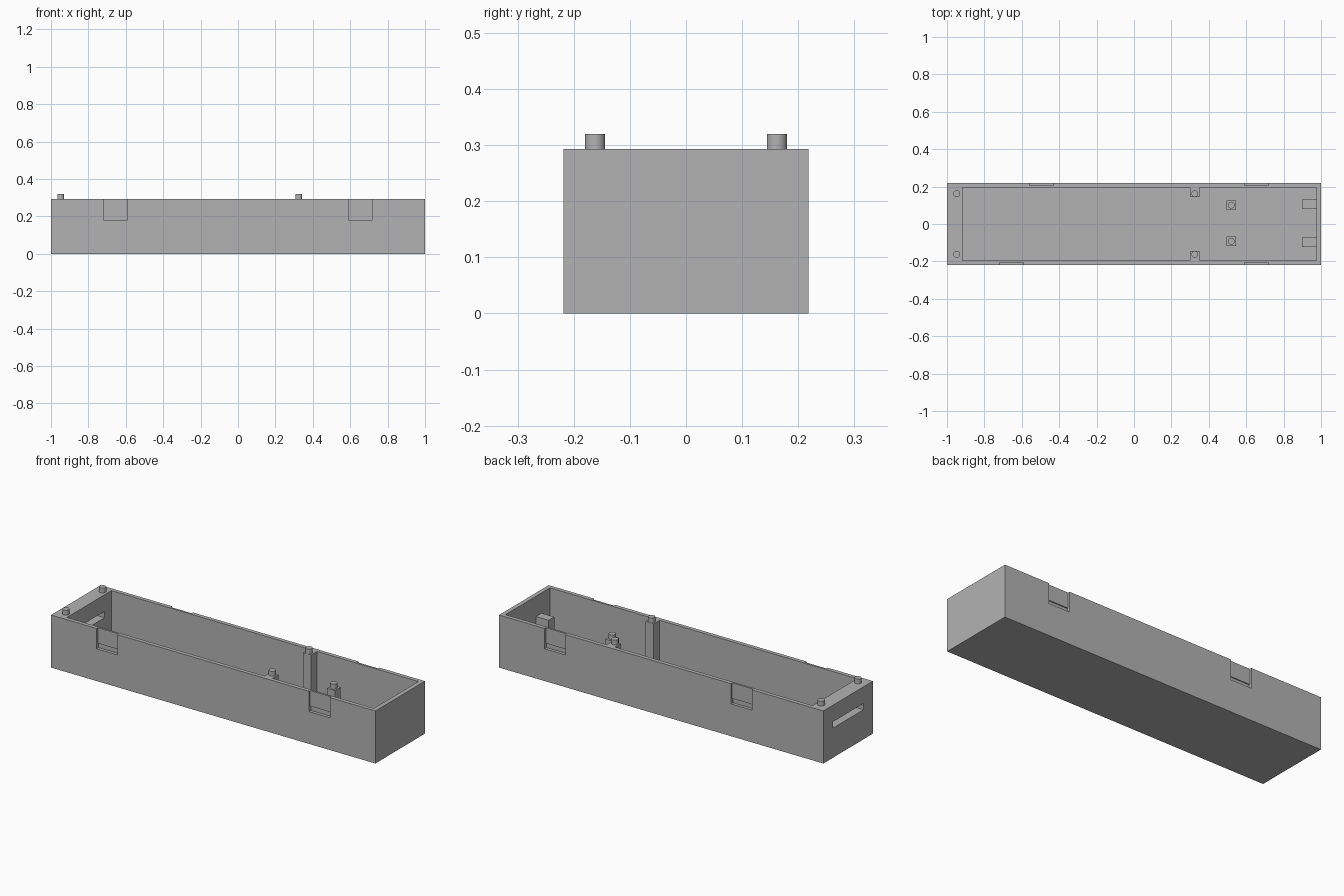
import bpy
import bmesh
from mathutils import Matrix, Vector

cube = bpy.data.objects.get("Cube")
if cube:
    bpy.data.objects.remove(cube, do_unlink=True)

grey = bpy.data.materials.new("plain_grey")
grey.use_nodes = True
colour = (0.45, 0.45, 0.45, 1)
grey.diffuse_color = colour
grey.node_tree.nodes["Principled BSDF"].inputs["Base Color"].default_value = colour

RIM = 0.293
FLOOR = 0.022
HALF_Y = 0.218
INNER_Y = 0.196
INNER_LEFT = 0.976


def finish(name, bm):
    mesh = bpy.data.meshes.new(name)
    bm.to_mesh(mesh)
    bm.free()
    mesh.materials.append(grey)
    obj = bpy.data.objects.new(name, mesh)
    bpy.context.scene.collection.objects.link(obj)
    return obj


def box(name, x, y, z):
    """Box from (min, max) ranges on each axis."""
    low, high = Vector((x[0], y[0], z[0])), Vector((x[1], y[1], z[1]))
    bm = bmesh.new()
    matrix = Matrix.Translation((low + high) / 2) @ Matrix.Diagonal((*(high - low), 1))
    bmesh.ops.create_cube(bm, size=1, matrix=matrix)
    return finish(name, bm)


def peg(name, x, y, bottom, top, radius=0.018):
    bm = bmesh.new()
    bmesh.ops.create_cone(bm, cap_ends=True, segments=32, radius1=radius, radius2=radius,
                          depth=top - bottom,
                          matrix=Matrix.Translation((x, y, (bottom + top) / 2)))
    obj = finish(name, bm)
    bpy.ops.object.select_all(action="DESELECT")
    obj.select_set(True)
    bpy.context.view_layer.objects.active = obj
    bpy.ops.object.shade_smooth_by_angle()
    return obj


def cut(target, cutter):
    mod = target.modifiers.new("cut", "BOOLEAN")
    mod.operation = "DIFFERENCE"
    mod.solver = "EXACT"
    mod.object = cutter
    bpy.context.view_layer.objects.active = target
    bpy.ops.object.modifier_apply(modifier=mod.name)
    bpy.data.objects.remove(cutter, do_unlink=True)


# Open tray with a thick end wall
tray = box("tray", (-1, 1), (-HALF_Y, HALF_Y), (0, RIM))
cut(tray, box("cavity_cutter", (-0.918, INNER_LEFT), (-INNER_Y, INNER_Y), (FLOOR, 0.4)))

# Cable slot through the thick end
cut(tray, box("slot_cutter", (-1.1, -0.85), (-0.135, 0.135), (0.165, 0.2)))

# Clip recesses: shallow upper panel above a deeper catch groove
for side, centre in ((-1, -0.655), (-1, 0.655), (1, -0.495), (1, 0.655)):
    span = (centre - 0.065, centre + 0.065)
    for depth, heights in ((0.011, (0.18, 0.4)), (0.017, (0.18, 0.206))):
        wall = sorted((side * (HALF_Y - depth), side * 0.3))
        cut(tray, box("clip_cutter", span, wall, heights))

for side, word in ((-1, "right"), (1, "left")):
    # Locating pegs on the thick end
    peg(f"end_peg_{word}", -0.948, side * 0.162, RIM, 0.32)

    # Tall wall posts, flush with the rim
    wall = sorted((side * 0.144, side * INNER_Y))
    box(f"wall_post_{word}", (0.3, 0.35), wall, (FLOOR, RIM))
    peg(f"wall_post_peg_{word}", 0.325, side * 0.162, RIM, 0.32)

    # Short standoffs with pegs
    y = side * 0.097 + 0.004
    box(f"standoff_{word}", (0.495, 0.545), (y - 0.025, y + 0.025), (FLOOR, 0.172))
    peg(f"standoff_peg_{word}", 0.52, y, 0.172, 0.2)

    # Support blocks against the thin end
    y = side * 0.101 + 0.004
    box(f"end_support_{word}", (0.898, INNER_LEFT), (y - 0.025, y + 0.025), (FLOOR, 0.18))
